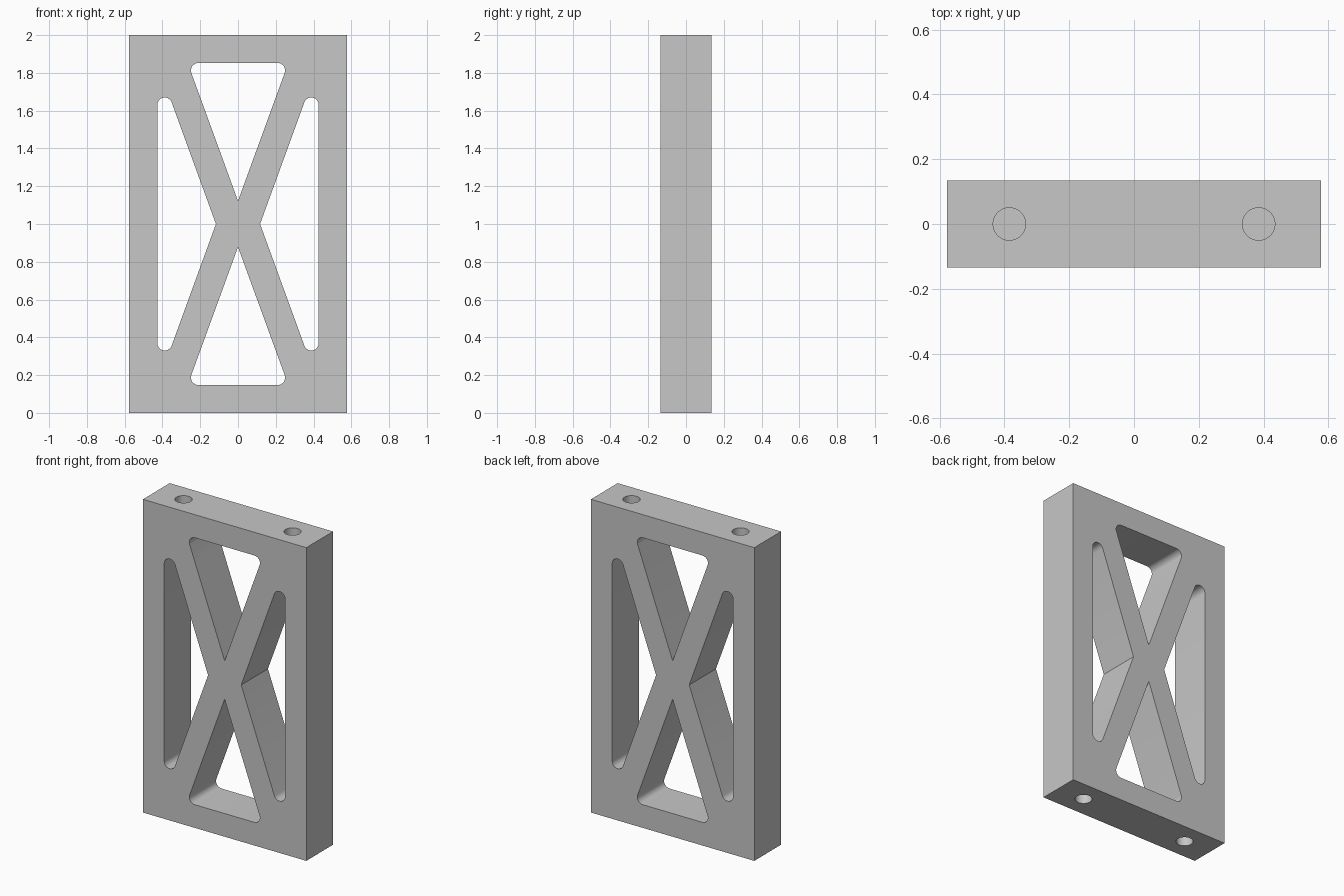
import bpy
import bmesh
import math
from mathutils import Vector

default = bpy.data.objects.get("Cube")
if default:
    bpy.data.objects.remove(default, do_unlink=True)

WIDTH, DEPTH, HEIGHT = 1.154, 0.27, 2.0
MID = HEIGHT / 2
RIM_TOP = 1.852      # inner edge of the top rail
RIM_SIDE = 0.427     # inner edge of the side rails
FILLET = 0.039
HOLE_X, HOLE_R, HOLE_DEPTH = 0.385, 0.05, 0.2

grey = bpy.data.materials.new("plain grey")
grey.use_nodes = True
colour = (0.57, 0.57, 0.57, 1)
grey.diffuse_color = colour
grey.node_tree.nodes["Principled BSDF"].inputs["Base Color"].default_value = colour


def add_object(name, bm):
    bmesh.ops.recalc_face_normals(bm, faces=bm.faces)
    mesh = bpy.data.meshes.new(name)
    bm.to_mesh(mesh)
    bm.free()
    mesh.materials.append(grey)
    obj = bpy.data.objects.new(name, mesh)
    bpy.context.collection.objects.link(obj)
    return obj


def round_corner(prev, corner, after, radius, steps=10):
    """Points of an arc tangent to both edges that meet at the corner."""
    a, b = (prev - corner).normalized(), (after - corner).normalized()
    half = a.angle(b) / 2
    centre = corner + (a + b).normalized() * radius / math.sin(half)
    start = (corner + a * radius / math.tan(half) - centre).normalized()
    end = (corner + b * radius / math.tan(half) - centre).normalized()
    sweep = math.pi - 2 * half
    points = []
    for i in range(steps + 1):
        t = sweep * i / steps
        direction = (start * math.sin(sweep - t) + end * math.sin(t)) / math.sin(sweep)
        points.append(centre + direction * radius)
    return points


def window_cutter(name, sharp, left, right):
    """Triangular prism through the depth, with two rounded corners."""
    s, l, r = (Vector((x, z)) for x, z in (sharp, left, right))
    outline = [s] + round_corner(s, l, r, FILLET) + round_corner(l, r, s, FILLET)
    bm = bmesh.new()
    rings = [[bm.verts.new((p.x, y, p.y)) for p in outline] for y in (-DEPTH, DEPTH)]
    for ring in rings:
        bm.faces.new(ring)
    front, back = rings
    for i in range(len(outline)):
        bm.faces.new((front[i - 1], front[i], back[i], back[i - 1]))
    return add_object(name, bm)


def hole_cutter(name, x, z):
    bm = bmesh.new()
    bmesh.ops.create_cone(bm, cap_ends=True, segments=48, radius1=HOLE_R,
                          radius2=HOLE_R, depth=2 * HOLE_DEPTH)
    bmesh.ops.translate(bm, verts=bm.verts, vec=(x, 0, z))
    return add_object(name, bm)


# Solid slab
bm = bmesh.new()
bmesh.ops.create_cube(bm, size=1)
bmesh.ops.scale(bm, verts=bm.verts, vec=(WIDTH, DEPTH, HEIGHT))
bmesh.ops.translate(bm, verts=bm.verts, vec=(0, 0, MID))
frame = add_object("cross_braced_frame", bm)

# Windows between the braces, and dowel holes in the two ends
cutters = []
for s in (-1, 1):
    rim = MID + s * (RIM_TOP - MID)
    cutters.append(window_cutter("end_window_cutter", (0, MID + s * 0.122),
                                 (-0.266, rim), (0.266, rim)))
    cutters.append(window_cutter("side_window_cutter", (s * 0.117, MID),
                                 (s * RIM_SIDE, RIM_TOP),
                                 (s * RIM_SIDE, HEIGHT - RIM_TOP)))
    for z in (0, HEIGHT):
        cutters.append(hole_cutter("dowel_hole_cutter", s * HOLE_X, z))

bpy.context.view_layer.objects.active = frame
for cutter in cutters:
    cutter.hide_render = True
    mod = frame.modifiers.new("cut", "BOOLEAN")
    mod.operation = "DIFFERENCE"
    mod.solver = "EXACT"
    mod.object = cutter
    bpy.ops.object.modifier_apply(modifier=mod.name)
    bpy.data.objects.remove(cutter, do_unlink=True)

# Smooth fillets and holes, crisp edges elsewhere
bpy.ops.object.select_all(action="DESELECT")
frame.select_set(True)
bpy.ops.object.shade_smooth_by_angle(angle=math.radians(30))
